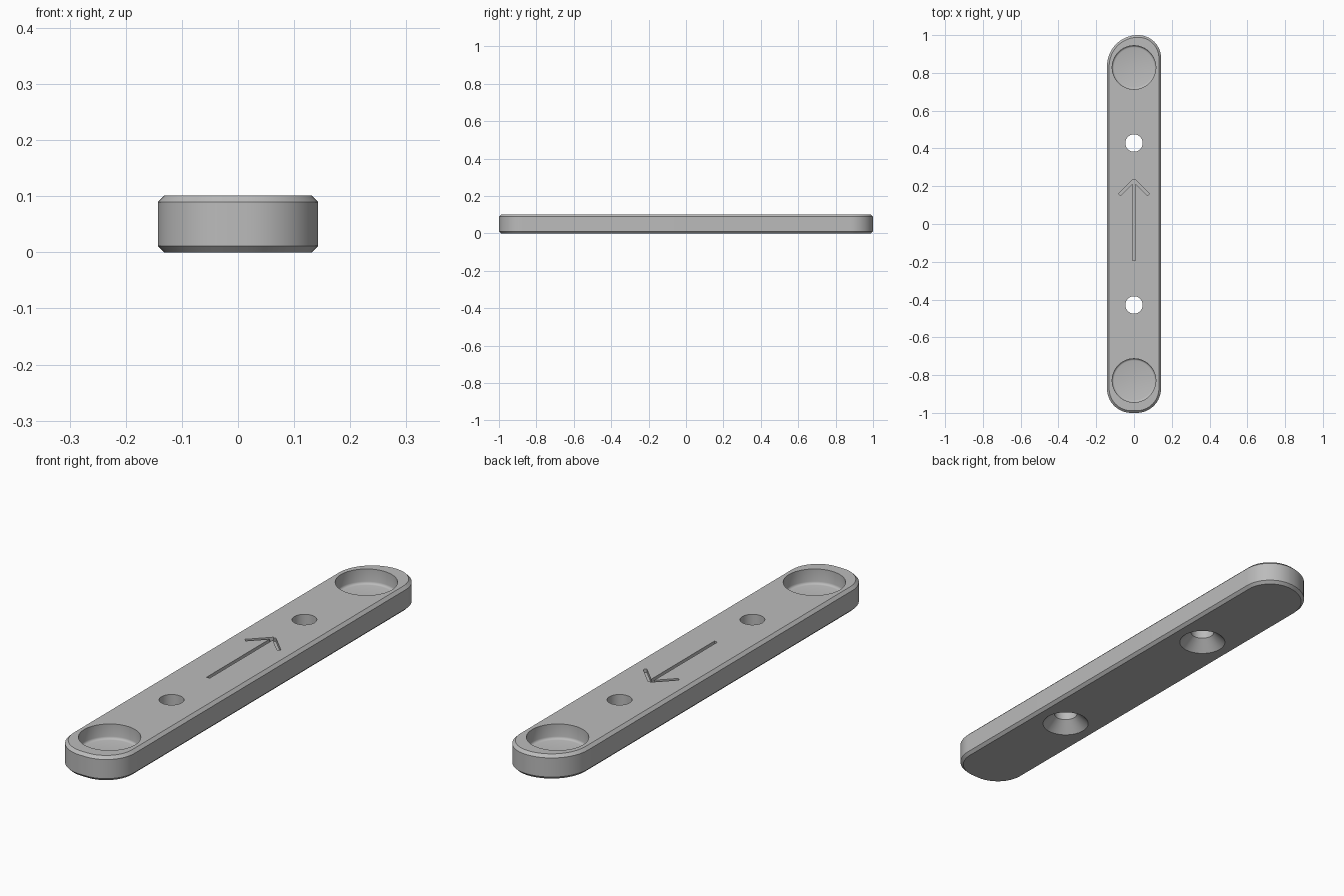
import bpy
import bmesh
from math import cos, sin, pi, radians

if "Cube" in bpy.data.objects:
    bpy.data.objects.remove(bpy.data.objects["Cube"], do_unlink=True)

HALF_W, HALF_L, HEIGHT, CHAMFER = 0.143, 1.0, 0.101, 0.0115

grey = bpy.data.materials.new("mid grey")
grey.use_nodes = True
colour = (0.5, 0.5, 0.5, 1)
grey.diffuse_color = colour
grey.node_tree.nodes["Principled BSDF"].inputs["Base Color"].default_value = colour


def loft(name, rings):
    """Closed solid through a stack of (outline, z) rings, bottom to top."""
    bm = bmesh.new()
    loops = [[bm.verts.new((x, y, z)) for x, y in outline] for outline, z in rings]
    for low, high in zip(loops, loops[1:]):
        n = len(low)
        for i in range(n):
            j = (i + 1) % n
            bm.faces.new((low[i], low[j], high[j], high[i]))
    bm.faces.new(loops[0][::-1])
    bm.faces.new(loops[-1])
    bmesh.ops.recalc_face_normals(bm, faces=bm.faces[:])
    mesh = bpy.data.meshes.new(name)
    bm.to_mesh(mesh)
    bm.free()
    mesh.materials.append(grey)
    obj = bpy.data.objects.new(name, mesh)
    bpy.context.collection.objects.link(obj)
    return obj


def circle(cy, r, n=64):
    return [(r * cos(2 * pi * i / n), cy + r * sin(2 * pi * i / n)) for i in range(n)]


def plate_outline(inset, steps=16):
    """Rounded bar; the back right corner has a larger radius as a key."""
    corners = [(1, 1, 0.121), (-1, 1, 0.164), (-1, -1, 0.129), (1, -1, 0.129)]
    points = []
    for k, (sx, sy, r) in enumerate(corners):
        cx, cy = sx * (HALF_W - r), sy * (HALF_L - r)
        for i in range(steps + 1):
            a = pi / 2 * (k + i / steps)
            points.append((cx + (r - inset) * cos(a), cy + (r - inset) * sin(a)))
    return points


def bar(start, angle, length, width=0.0143):
    """Rectangle running from a start point in a given direction."""
    dx, dy = cos(angle), sin(angle)
    px, py = -dy * width / 2, dx * width / 2
    x, y = start
    ex, ey = x + dx * length, y + dy * length
    return [(x - px, y - py), (ex - px, ey - py), (ex + px, ey + py), (x + px, y + py)]


# Chamfered plate
plate = loft("mounting_plate", [
    (plate_outline(CHAMFER), 0),
    (plate_outline(0), CHAMFER),
    (plate_outline(0), HEIGHT - CHAMFER),
    (plate_outline(CHAMFER), HEIGHT)])

cutters = []
for side, sign in (("front", -1), ("back", 1)):
    # Round pocket with a softened floor edge
    y, r, floor, f = sign * 0.8286, 0.1155, 0.04, 0.01
    rings = [(circle(y, r - f + f * sin(a)), floor + f - f * cos(a))
             for a in (0, pi / 6, pi / 3, pi / 2)]
    cutters.append(loft(side + "_pocket_cutter", rings + [(circle(y, r), 0.2)]))
    # Screw hole, countersunk from below
    y = sign * 0.4286
    cutters.append(loft(side + "_screw_hole_cutter", [
        (circle(y, 0.111), -0.02), (circle(y, 0.046), 0.045), (circle(y, 0.046), 0.2)]))

# Engraved direction arrow
tip = (0, 0.232)
for part, start, angle, length in (
        ("shaft", (0, -0.193), pi / 2, 0.42),
        ("left_barb", tip, radians(-45), 0.108),
        ("right_barb", tip, radians(225), 0.108)):
    outline = bar(start, angle, length)
    cutters.append(loft("arrow_" + part + "_cutter",
                        [(outline, HEIGHT - 0.0143), (outline, 0.2)]))

# Cut everything out of the plate
bpy.ops.object.select_all(action="DESELECT")
bpy.context.view_layer.objects.active = plate
plate.select_set(True)
for cutter in cutters:
    cutter.hide_render = True
    cut = plate.modifiers.new(cutter.name, "BOOLEAN")
    cut.operation = "DIFFERENCE"
    cut.solver = "EXACT"
    cut.object = cutter
    bpy.ops.object.modifier_apply(modifier=cut.name)
    bpy.data.objects.remove(cutter, do_unlink=True)

bpy.ops.object.shade_smooth_by_angle(angle=radians(32))
